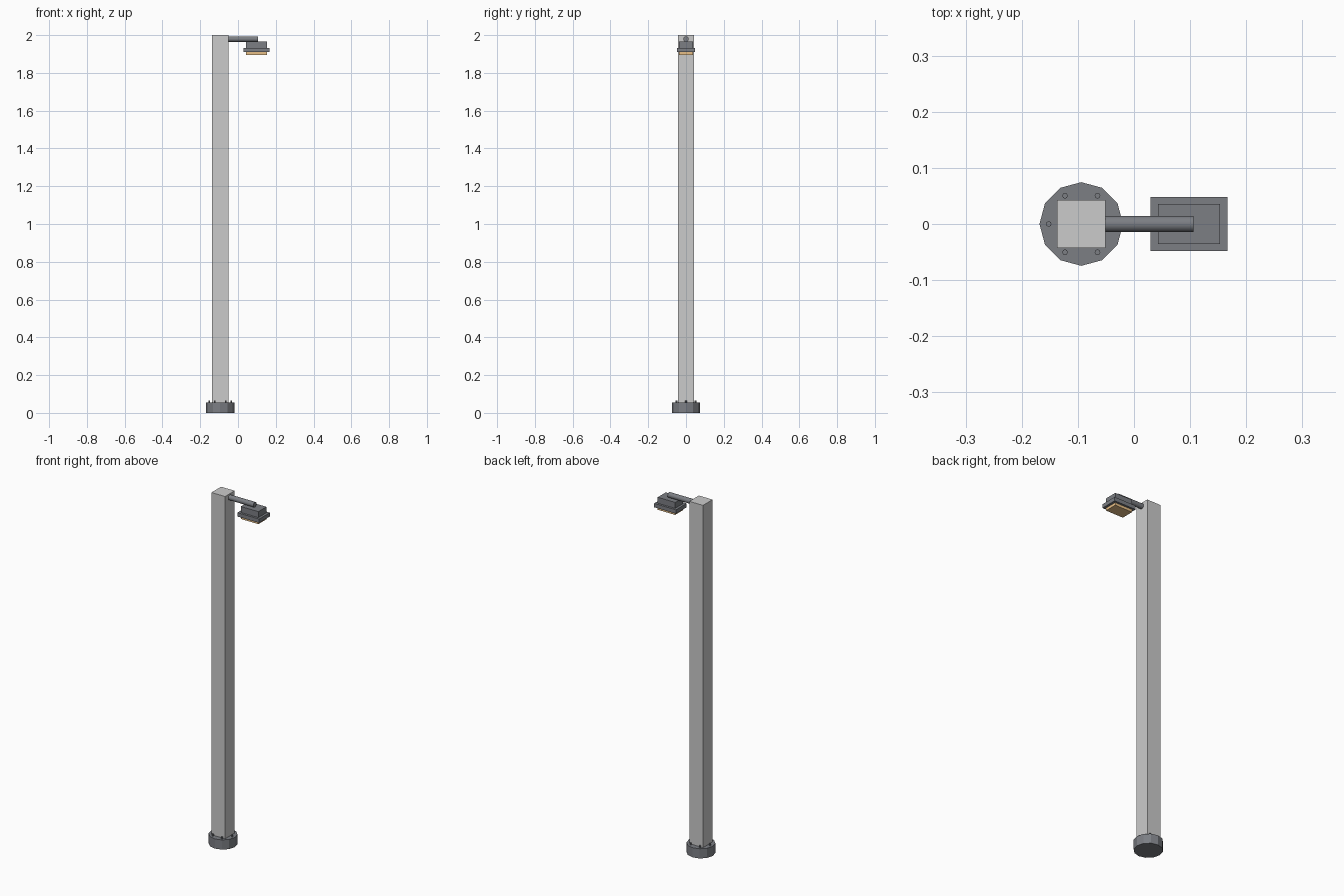
import bpy, math

cube = bpy.data.objects.get("Cube")
if cube:
    bpy.data.objects.remove(cube)


def material(name, rgb):
    m = bpy.data.materials.new(name)
    m.use_nodes = True
    m.diffuse_color = (*rgb, 1)
    m.node_tree.nodes["Principled BSDF"].inputs["Base Color"].default_value = (*rgb, 1)
    return m


pole_grey = material("pale grey", (0.6, 0.6, 0.6))
metal = material("dark metal", (0.2, 0.21, 0.23))
glow = material("warm lens", (0.8, 0.52, 0.24))


def finish(name, mat):
    ob = bpy.context.object
    ob.name = name
    ob.data.materials.append(mat)
    return ob


def box(name, x, z0, z1, sx, sy, mat):
    bpy.ops.mesh.primitive_cube_add(size=1, location=(x, 0, (z0 + z1) / 2))
    bpy.context.object.scale = (sx, sy, z1 - z0)
    bpy.ops.object.transform_apply(location=False, rotation=False)
    return finish(name, mat)


def rod(name, loc, radius, length, sides, mat, rot=(0, 0, 0)):
    bpy.ops.mesh.primitive_cylinder_add(vertices=sides, radius=radius, depth=length,
                                        location=loc, rotation=rot)
    return finish(name, mat)


POLE_X, LAMP_X = -0.094, 0.098

# Base plate with a ring of bolts
rod("base_plate", (POLE_X, 0, 0.0275), 0.0745, 0.055, 12, metal)
for i in range(6):
    a = i * math.pi / 3
    rod(f"base_bolt_{i + 1}",
        (POLE_X + 0.058 * math.cos(a), 0.058 * math.sin(a), 0.055),
        0.005, 0.022, 8, metal)

# Square pole
box("pole", POLE_X, 0.05, 2.0, 0.086, 0.086, pole_grey)

# Round arm
rod("arm", (0.026, 0, 1.979), 0.0145, 0.16, 16, metal, (0, math.pi / 2, 0))
bpy.ops.object.shade_smooth_by_angle()

# Lamp head
box("lamp_housing", LAMP_X, 1.93, 1.966, 0.11, 0.072, metal)
box("lamp_flange", LAMP_X, 1.91, 1.932, 0.137, 0.096, metal)
box("lamp_lens", LAMP_X, 1.895, 1.911, 0.11, 0.072, glow)
